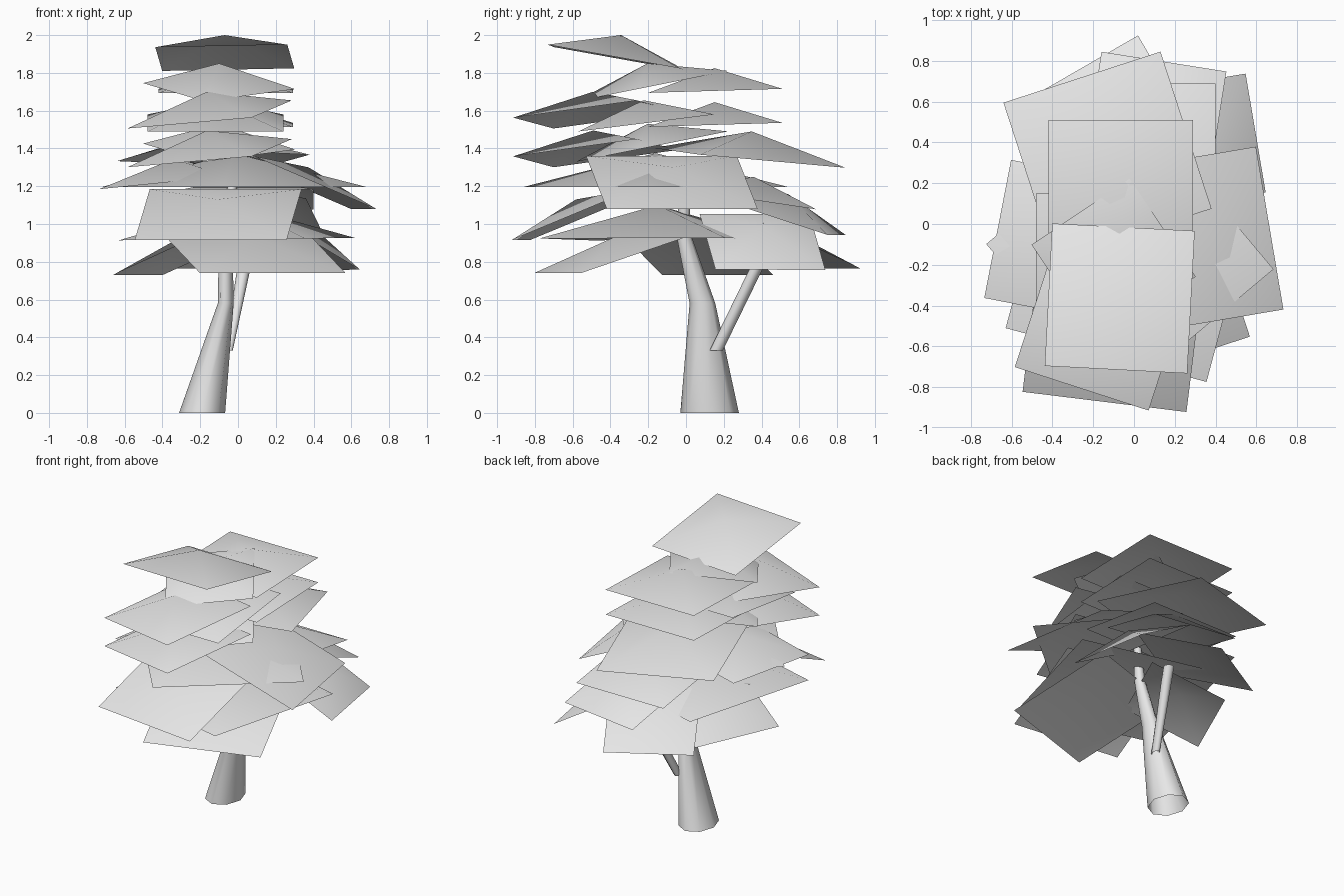
import bpy
import bmesh
from math import radians, cos, sin, tau
from mathutils import Vector, Matrix

default_cube = bpy.data.objects.get("Cube")
if default_cube:
    bpy.data.objects.remove(default_cube, do_unlink=True)


def make_material(name, colour):
    mat = bpy.data.materials.new(name)
    mat.use_nodes = True
    mat.diffuse_color = colour
    shader = next(n for n in mat.node_tree.nodes if n.type == 'BSDF_PRINCIPLED')
    shader.inputs["Base Color"].default_value = colour
    shader.inputs["Roughness"].default_value = 0.8
    return mat


pale_grey = make_material("pale grey", (0.8, 0.8, 0.8, 1))


def finish(bm, name):
    mesh = bpy.data.meshes.new(name)
    bm.to_mesh(mesh)
    bm.free()
    mesh.materials.append(pale_grey)
    obj = bpy.data.objects.new(name, mesh)
    bpy.context.collection.objects.link(obj)
    return obj


def leaf_card(name, centre, size, yaw, slope=(0, 0), rise=0.12):
    """A tilted square card whose middle is pulled up into a shallow tent."""
    bm = bmesh.new()
    middle = Vector(centre)
    turn = Matrix.Rotation(radians(yaw), 3, 'Z')
    corners = []
    for sx, sy in ((-1, -1), (1, -1), (1, 1), (-1, 1)):
        arm = turn @ Vector((sx * size[0] / 2, sy * size[1] / 2, 0))
        arm.z = arm.x * slope[0] + arm.y * slope[1]
        corners.append(bm.verts.new(middle + arm))
    normal = Vector((-slope[0], -slope[1], 1))
    apex = bm.verts.new(middle + normal * rise)
    for i, corner in enumerate(corners):
        face = bm.faces.new((corner, corners[(i + 1) % len(corners)], apex))
        face.smooth = True
    return finish(bm, name)


def limb(name, rings, sides=8):
    """An open tapering tube through rings of (centre, x radius, y radius)."""
    bm = bmesh.new()
    loops = []
    for centre, rx, ry in rings:
        loops.append([bm.verts.new(Vector(centre) + Vector((
            rx * cos(tau * i / sides), ry * sin(tau * i / sides), 0)))
            for i in range(sides)])
    for low, high in zip(loops, loops[1:]):
        for i in range(sides):
            j = (i + 1) % sides
            bm.faces.new((low[i], low[j], high[j], high[i])).smooth = True
    return finish(bm, name)


# Leaning trunk and its side branch
limb("trunk", [((-0.19, 0.125, 0), 0.122, 0.155),
               ((-0.065, 0.087, 0.58), 0.042, 0.068),
               ((-0.065, -0.02, 0.97), 0.035, 0.037),
               ((-0.03, 0, 1.2), 0.025, 0.025)])
limb("side_branch", [((-0.05, 0.16, 0.33), 0.022, 0.035),
                     ((0.03, 0.37, 0.76), 0.035, 0.035),
                     ((0.045, 0.41, 0.84), 0.035, 0.035)])

# Crown tip
leaf_card("top_leaf", (-0.07, -0.365, 1.88), (0.7, 0.7), -3, (0.01, -0.18))

# Upper leaves, repeated in two tiers
for tier, back_z, front_z in (("upper", 1.705, 1.58), ("second", 1.525, 1.375)):
    leaf_card(tier + "_back_leaf", (-0.065, 0.155, back_z), (0.71, 0.71), 0, (0, 0.03))
    leaf_card(tier + "_front_leaf", (-0.15, -0.48, front_z), (0.69, 0.69), -18, (0.12, 0.1))
for tier, z in (("upper", 1.73), ("third", 1.41)):
    leaf_card(tier + "_middle_leaf", (-0.1, -0.18, z), (0.58, 0.58), 34, (0, 0.2))
leaf_card("second_middle_leaf", (-0.12, -0.21, 1.535), (0.72, 0.72), 0, (0, 0.125))

# Wide middle tier
leaf_card("middle_back_leaf", (-0.13, 0.335, 1.35), (0.81, 0.81), 18, (-0.015, -0.095), 0.14)
leaf_card("middle_wide_leaf", (-0.02, -0.16, 1.195), (1, 1), 40, (0, 0), 0.18)
leaf_card("middle_right_leaf", (-0.33, -0.09, 1.225), (0.69, 0.69), -11, (0.1, 0))
leaf_card("middle_left_leaf", (0.34, -0.075, 1.22), (0.66, 0.81), 9.6, (-0.42, -0.07), 0.08)
leaf_card("middle_rear_leaf", (0.05, 0.34, 1.13), (0.7, 0.7), 0, (0, -0.15))

# Drooping lower tier
leaf_card("lower_wide_leaf", (-0.005, -0.15, 0.92), (1.02, 1.02), -15, (0.01, 0), 0.18)
leaf_card("lower_front_leaf", (-0.105, -0.55, 1.05), (0.81, 0.65), -7, (0.05, 0.41), 0.08)
leaf_card("lower_back_leaf", (0.1, 0.5, 1.04), (0.62, 0.6), -9, (-0.05, -0.32))

# Hanging bottom tier
leaf_card("bottom_front_leaf", (0.075, -0.345, 0.855), (0.81, 0.7), 18, (-0.1, 0.31), 0.08)
leaf_card("bottom_left_leaf", (0.35, 0.405, 0.905), (0.5, 0.59), 9.6, (-0.58, -0.1), 0.08)
leaf_card("bottom_right_leaf", (-0.3, 0.065, 0.835), (0.5, 0.645), -24, (0.38, -0.17), 0.08)
leaf_card("bottom_back_leaf", (-0.09, 0.515, 0.885), (0.6, 0.6), 30, (0.2, -0.35), 0.08)
